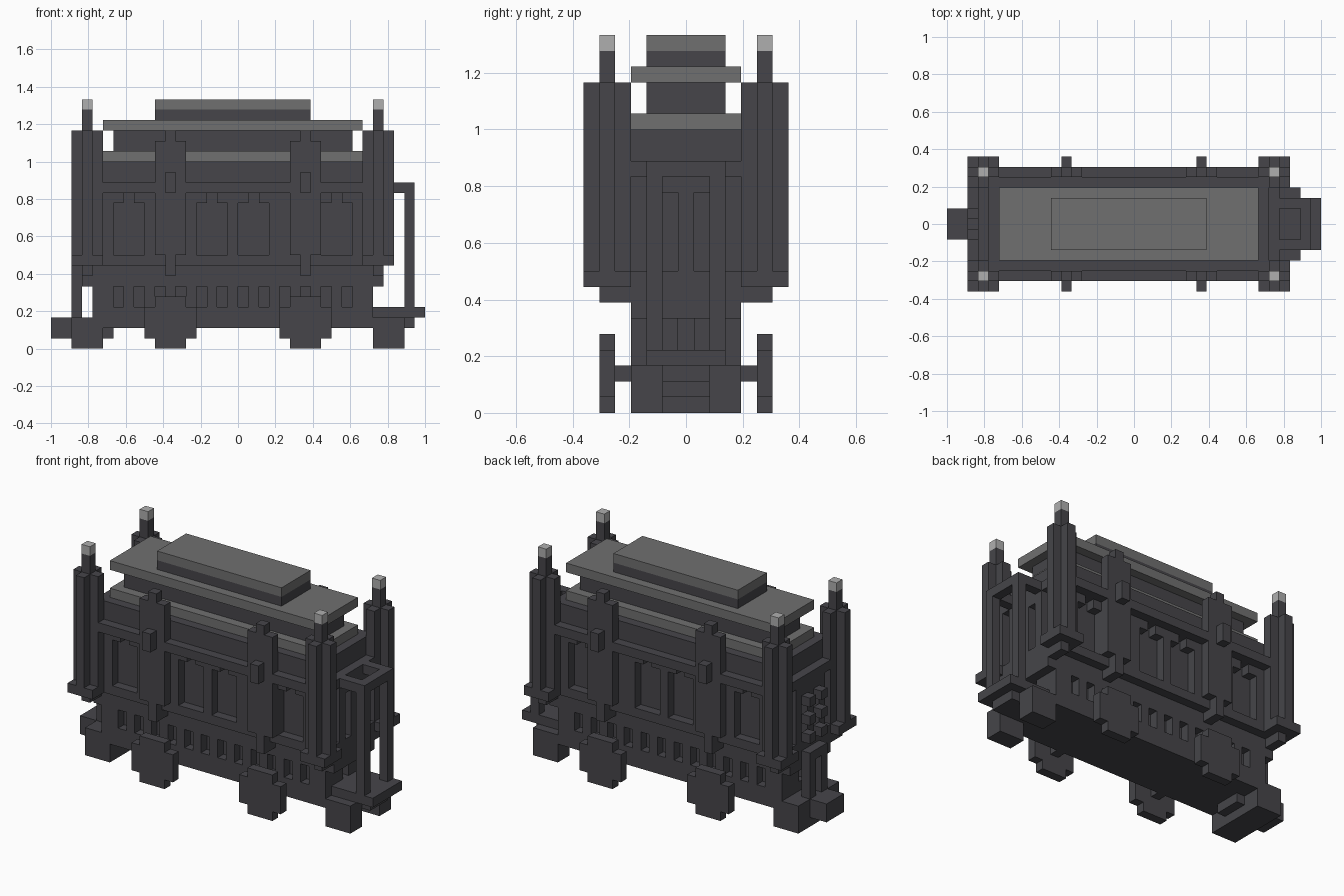
import bpy
import bmesh
from mathutils import Matrix, Vector

if "Cube" in bpy.data.objects:
    bpy.data.objects.remove(bpy.data.objects["Cube"], do_unlink=True)

UNIT = 1 / 18      # edge of one building block
MID = 17.5         # mirror line along the length, in blocks


def material(name, rgb):
    m = bpy.data.materials.new(name)
    m.use_nodes = True
    m.diffuse_color = (*rgb, 1)
    bsdf = m.node_tree.nodes["Principled BSDF"]
    bsdf.inputs["Base Color"].default_value = (*rgb, 1)
    bsdf.inputs["Roughness"].default_value = 0.9
    return m


DARK = material("dark iron", (0.061, 0.060, 0.068))
GREY = material("roof grey", (0.16, 0.16, 0.16))
PALE = material("pale tip", (0.43, 0.43, 0.43))


def part(name, boxes, mat=DARK, sides=False, ends=False):
    """Join boxes (x0, x1, y0, y1, z0, z1) in block units, mirrored if asked."""
    if sides:
        boxes = boxes + [(a, b, -d, -c, e, f) for a, b, c, d, e, f in boxes]
    if ends:
        boxes = boxes + [(2 * MID - b, 2 * MID - a, c, d, e, f) for a, b, c, d, e, f in boxes]
    bm = bmesh.new()
    for x0, x1, y0, y1, z0, z1 in boxes:
        centre = Vector(((x0 + x1) / 2 - 18, (y0 + y1) / 2, (z0 + z1) / 2)) * UNIT
        size = Vector((x1 - x0, y1 - y0, z1 - z0)) * UNIT
        bmesh.ops.create_cube(bm, size=1, matrix=Matrix.Translation(centre) @ Matrix.Diagonal((*size, 1)))
    mesh = bpy.data.meshes.new(name)
    bm.to_mesh(mesh)
    bm.free()
    mesh.materials.append(mat)
    obj = bpy.data.objects.new(name, mesh)
    bpy.context.collection.objects.link(obj)
    return obj


def solids(start, end, holes):
    """Spans left standing between the holes."""
    edges = [start] + [e for h in holes for e in h] + [end]
    return list(zip(edges[::2], edges[1::2]))


# Lower body with a row of small slots along each side and one at each end
part("lower_core", [(5, 30, -2.5, 2.5, 2, 6)])
slots = [(x, x + 1) for x in range(6, 30, 2)]
part("lower_side", [(4, 31, 2.5, 3.5, 2, 4)]
     + [(a, b, 2.5, 3.5, 4, 6) for a, b in solids(4, 31, slots)], sides=True)
part("lower_end", [(30, 31, -2.5, 2.5, 2, 4), (30, 31, 0.5, 2.5, 4, 6),
                   (30, 31, -2.5, -0.5, 4, 6)], ends=True)

# Upper body and its side walls with arched window recesses
part("upper_core", [(4, 31, -3.5, 3.5, 6, 18)])
windows = [(x, x + 3) for x in (6, 14, 18, 26)]
arches = [(a + 1, b - 1) for a, b in windows]
part("side_wall", [(4, 31, 3.5, 4.5, 8, 9), (4, 31, 3.5, 4.5, 15, 18)]
     + [(a, b, 3.5, 4.5, 9, 14) for a, b in solids(4, 31, windows)]
     + [(a, b, 3.5, 4.5, 14, 15) for a, b in solids(4, 31, arches)], sides=True)
part("side_rail", [(5, 30, 4.5, 5.5, 15, 16)], sides=True)

# Buttresses on the sides with a lamp block each
for x, label in ((10, "rear"), (23, "front")):
    part(label + "_buttress", [(x, x + 3, 4.5, 5.5, 9, 20), (x + 1, x + 2, 4.5, 5.5, 20, 21),
                               (x + 1, x + 2, 3.5, 5.5, 7, 9)], sides=True)
    part(label + "_lamp", [(x + 1, x + 2, 5.5, 6.5, 15, 17)], sides=True)

# End walls: rail, sill and a doorway with two tall panes
part("end_wall", [(31, 32, -3.5, 3.5, 15, 16), (31, 32, -3.5, 3.5, 6, 9),
                  (31, 32, -2.5, 2.5, 14, 15), (31, 32, -0.5, 0.5, 9, 14),
                  (31, 32, 1.5, 2.5, 9, 14), (31, 32, -2.5, -1.5, 9, 14)], ends=True)

# Corner towers: base plate, cross-shaped shaft and pale tipped finial
part("corner_tower", [(30, 33, 3.5, 6.5, 8, 9), (30, 33, 4.5, 5.5, 9, 21),
                      (31, 32, 5.5, 6.5, 9, 21), (31, 32, 3.5, 4.5, 9, 21),
                      (31, 32, 3.5, 5.5, 7, 8), (31, 32, 4.5, 5.5, 21, 23)], sides=True, ends=True)
part("tower_tip", [(31, 32, 4.5, 5.5, 23, 24)], PALE, sides=True, ends=True)

# Stepped roof
part("lower_roof", [(5, 30, -3.5, 3.5, 18, 19)], GREY)
part("roof_neck", [(6, 29, -2.5, 2.5, 19, 21)])
part("upper_roof", [(5, 30, -3.5, 3.5, 21, 22)], GREY)
part("vent_base", [(10, 25, -2.5, 2.5, 22, 23)])
part("vent_cap", [(10, 25, -2.5, 2.5, 23, 24)], GREY)

# Large wheels on stub axles
for x, label in ((9, "rear"), (22, "front")):
    part(label + "_wheel", [(x, x + 5, 4.5, 5.5, 1, 4), (x + 1, x + 4, 4.5, 5.5, 0, 1),
                            (x + 1, x + 4, 4.5, 5.5, 4, 5)], sides=True)
    part(label + "_axle", [(x + 2, x + 3, -4.5, 4.5, 2, 3)])

# Front platform with posts and an open frame on top
part("platform", [(31, 36, -2.5, 2.5, 3, 4), (30, 35, -1.5, 1.5, 2, 3)])
part("platform_truck", [(31, 34, 1.5, 3.5, 0, 3)], sides=True)
part("platform_post", [(34, 35, 1.5, 2.5, 4, 15)], sides=True)
part("canopy_arm", [(32, 34, 1.5, 2.5, 15, 16)], sides=True)
part("canopy_bar", [(34, 35, -2.5, 2.5, 15, 16)])

# Rear truck, coupler, stand and climbing steps
part("rear_truck", [(2, 5, -3.5, 3.5, 0, 3), (5, 6, -1.5, 1.5, 1, 3)])
part("coupler", [(0, 2, -1.5, 1.5, 1, 3)])
part("rear_stand", [(2, 3, 0.5, 1.5, 3, 7), (2, 3, -1.5, -0.5, 3, 7), (2, 3, -1.5, 1.5, 7, 8)])
part("rear_step", [(2, 3, 0.5, 1.5, z, z + 1) for z in (9, 11, 13)], sides=True)
